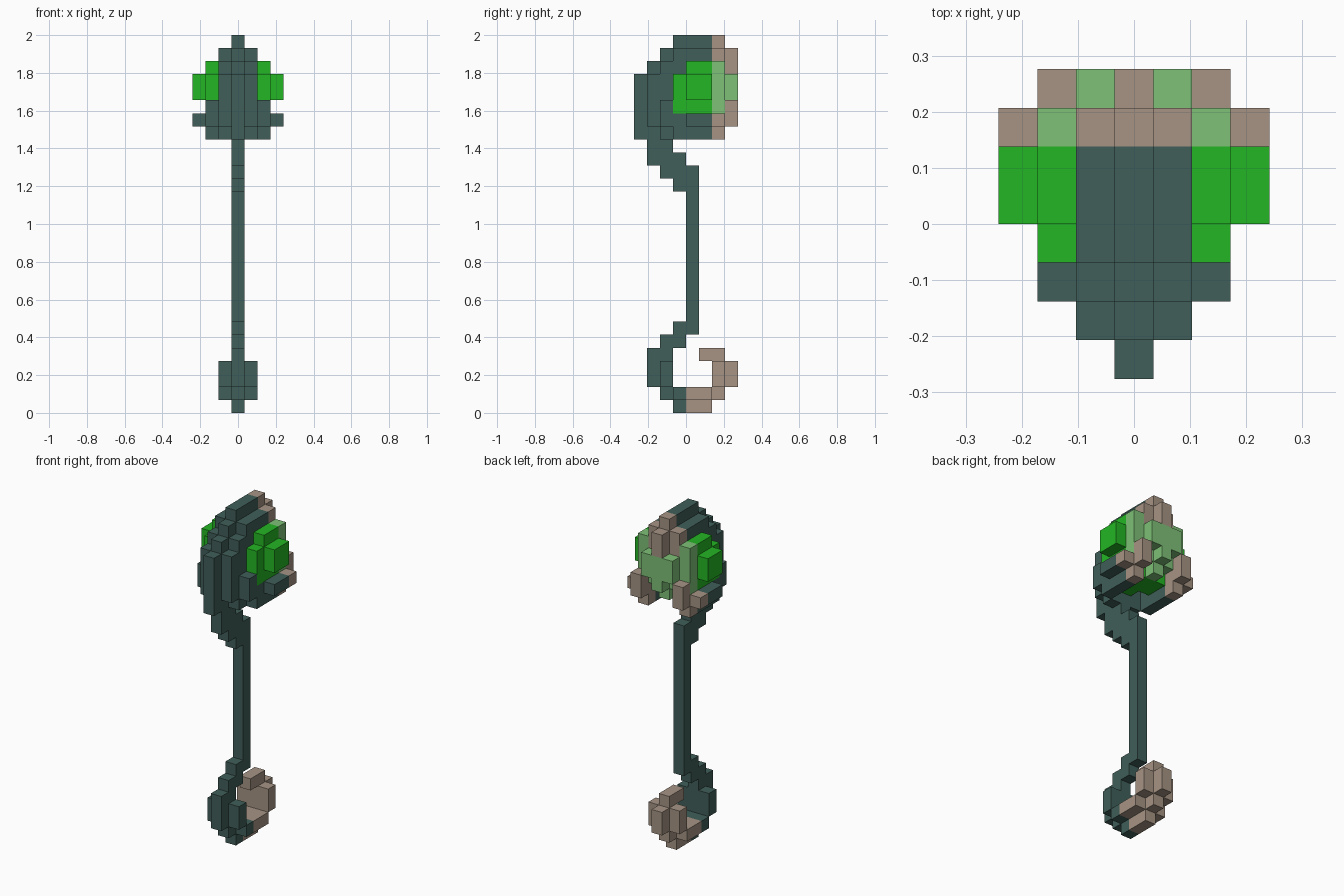
import bpy
import bmesh
from mathutils import Vector

cube = bpy.data.objects.get("Cube")
if cube:
    bpy.data.objects.remove(cube, do_unlink=True)

UNIT = 2 / 29  # edge length of one block


def make_material(name, rgb):
    mat = bpy.data.materials.new(name)
    mat.use_nodes = True
    color = (*rgb, 1)
    mat.diffuse_color = color
    mat.node_tree.nodes["Principled BSDF"].inputs["Base Color"].default_value = color
    return mat


materials = [
    make_material("dark teal", (0.051, 0.114, 0.100)),
    make_material("warm tan", (0.381, 0.296, 0.231)),
    make_material("bright green", (0.017, 0.468, 0.017)),
    make_material("pale green", (0.209, 0.533, 0.184)),
]

cells = {}  # (x, y, z) block -> part name


def fill(part, xs, ys, zs):
    """Fill an inclusive block range, mirrored left to right."""
    for x in range(xs[0], xs[1] + 1):
        for y in range(ys[0], ys[1] + 1):
            for z in range(zs[0], zs[1] + 1):
                cells[x, y, z] = part
                cells[-x, y, z] = part


# Round gem: a ball of blocks with small caps on the sides
for x in range(-3, 4):
    for y in range(2, 8):
        for z in range(22, 28):
            dy, dz = y - 4.5, z - 24.5
            cap = abs(x) == 3 and abs(dy) < 1 and abs(dz) < 1
            if cap or x * x + dy * dy + dz * dz <= 9:
                cells[x, y, z] = "gem"
for x in (-2, 2):
    cells.pop((x, 3, 26), None)

# Central hood claw arching over the gem
fill("hood", (0, 0), (0, 0), (21, 25))
fill("hood", (0, 0), (1, 1), (21, 26))
fill("hood", (0, 0), (2, 2), (21, 27))
fill("hood", (0, 0), (3, 6), (27, 28))
fill("hood", (0, 0), (7, 7), (26, 27))

# Flanking hood ribs
fill("hood", (1, 1), (1, 1), (22, 25))
fill("hood", (1, 1), (2, 2), (21, 26))
fill("hood", (1, 1), (3, 3), (26, 27))
fill("hood", (1, 1), (4, 5), (27, 27))
fill("hood", (1, 1), (6, 6), (26, 27))

# Lower side claws cradling the gem
fill("side_claws", (2, 2), (2, 2), (22, 23))
fill("side_claws", (2, 2), (3, 6), (21, 22))
fill("side_claws", (3, 3), (4, 6), (22, 22))
fill("side_claws", (2, 2), (7, 7), (22, 23))

# Shaft with stepped neck
fill("shaft", (0, 0), (1, 2), (20, 20))
fill("shaft", (0, 0), (1, 3), (19, 19))
fill("shaft", (0, 0), (2, 4), (18, 18))
fill("shaft", (0, 0), (3, 4), (17, 17))
fill("shaft", (0, 0), (4, 4), (7, 16))
fill("shaft", (0, 0), (3, 4), (6, 6))
fill("shaft", (0, 0), (2, 3), (5, 5))

# Curled hook at the foot
fill("foot_hook", (0, 0), (1, 2), (4, 4))
fill("foot_hook", (0, 0), (1, 1), (2, 3))
fill("foot_hook", (0, 1), (2, 2), (2, 3))
fill("foot_hook", (0, 0), (2, 6), (1, 1))
fill("foot_hook", (0, 1), (3, 5), (1, 1))
fill("foot_hook", (0, 0), (3, 5), (0, 0))
fill("foot_hook", (0, 1), (6, 6), (2, 3))
fill("foot_hook", (0, 0), (7, 7), (2, 3))
fill("foot_hook", (0, 0), (5, 6), (4, 4))


def color_index(part, y):
    """Pale tones on the rear blocks, strong tones on the rest."""
    rear = y >= (4 if part == "foot_hook" else 6)
    return (2 if part == "gem" else 0) + int(rear)


def build(part):
    """Build the outer faces of every block in one part."""
    bm = bmesh.new()
    for (x, y, z), owner in cells.items():
        if owner != part:
            continue
        center = Vector((x, y - 3.5, z + 0.5))
        for axis in range(3):
            for sign in (-1, 1):
                step = [0, 0, 0]
                step[axis] = sign
                if (x + step[0], y + step[1], z + step[2]) in cells:
                    continue
                normal = Vector(step)
                u = Vector([float(i == (axis + 1) % 3) for i in range(3)])
                v = normal.cross(u)
                corners = [(-1, -1), (1, -1), (1, 1), (-1, 1)]
                verts = [bm.verts.new((center + (normal + u * a + v * b) / 2) * UNIT)
                         for a, b in corners]
                bm.faces.new(verts).material_index = color_index(part, y)
    bmesh.ops.remove_doubles(bm, verts=bm.verts, dist=UNIT / 100)
    mesh = bpy.data.meshes.new(part)
    bm.to_mesh(mesh)
    bm.free()
    for mat in materials:
        mesh.materials.append(mat)
    bpy.context.collection.objects.link(bpy.data.objects.new(part, mesh))


for name in ("gem", "hood", "side_claws", "shaft", "foot_hook"):
    build(name)
